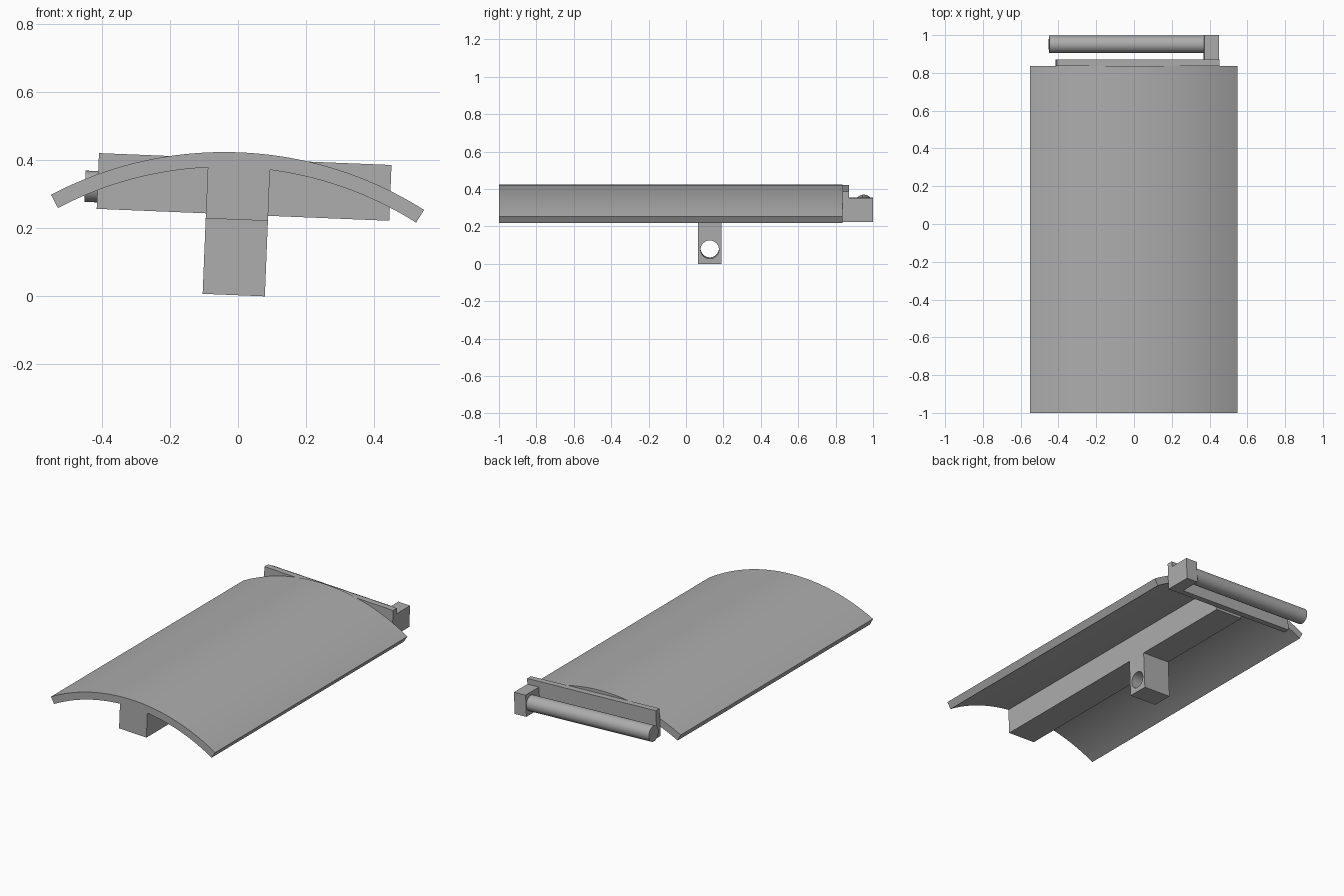
import bpy, bmesh
from math import sin, cos, radians, pi
from mathutils import Matrix

cube = bpy.data.objects.get("Cube")
if cube:
    bpy.data.objects.remove(cube, do_unlink=True)

grey = bpy.data.materials.new("plain grey")
grey.use_nodes = True
colour = (0.42, 0.42, 0.42, 1)
grey.diffuse_color = colour
grey.node_tree.nodes["Principled BSDF"].inputs["Base Color"].default_value = colour

# The whole assembly leans slightly about the long axis
TILT = Matrix.Translation((-0.0125, 0, 0.004)) @ Matrix.Rotation(radians(2.33), 4, 'Y')


def finish(name, bm):
    bmesh.ops.recalc_face_normals(bm, faces=bm.faces)
    mesh = bpy.data.meshes.new(name)
    bm.to_mesh(mesh)
    bm.free()
    mesh.materials.append(grey)
    obj = bpy.data.objects.new(name, mesh)
    bpy.context.collection.objects.link(obj)
    obj.matrix_world = TILT
    return obj


def box(name, x0, x1, y0, y1, z0, z1):
    bm = bmesh.new()
    place = Matrix.Translation(((x0 + x1) / 2, (y0 + y1) / 2, (z0 + z1) / 2))
    size = Matrix.Diagonal((x1 - x0, y1 - y0, z1 - z0, 1))
    bmesh.ops.create_cube(bm, size=1, matrix=place @ size)
    return finish(name, bm)


def rod_along_x(name, x0, x1, y, z, radius):
    bm = bmesh.new()
    place = Matrix.Translation(((x0 + x1) / 2, y, z)) @ Matrix.Rotation(pi / 2, 4, 'Y')
    bmesh.ops.create_cone(bm, cap_ends=True, segments=48, radius1=radius,
                          radius2=radius, depth=x1 - x0, matrix=place)
    return finish(name, bm)


def smooth(obj):
    bpy.ops.object.select_all(action='DESELECT')
    obj.select_set(True)
    bpy.context.view_layer.objects.active = obj
    bpy.ops.object.shade_smooth_by_angle(angle=radians(30))


# Curved panel with its central rail, one extruded T-shaped profile
OUTER, INNER, CENTRE = 1.098, 1.054, -0.678
HALF, RAIL, RAIL_BOTTOM = radians(30), 0.0915, 0.222
FRONT, BACK = -1.0, 0.836


def arc(radius, a0, a1, steps):
    angles = [a0 + (a1 - a0) * i / steps for i in range(steps + 1)]
    return [(radius * sin(a), CENTRE + radius * cos(a)) for a in angles]


rail_angle = RAIL / INNER
profile = arc(OUTER, -HALF, HALF, 48)
profile += arc(INNER, HALF, rail_angle, 20)
profile += [(RAIL, RAIL_BOTTOM), (-RAIL, RAIL_BOTTOM)]
profile += arc(INNER, -rail_angle, -HALF, 20)
bm = bmesh.new()
face = bm.faces.new([bm.verts.new((x, FRONT, z)) for x, z in profile])
grown = bmesh.ops.extrude_face_region(bm, geom=[face])["geom"]
bmesh.ops.translate(bm, vec=(0, BACK - FRONT, 0),
                    verts=[v for v in grown if isinstance(v, bmesh.types.BMVert)])
smooth(finish("curved_panel_with_rail", bm))

# Pivot lug under the rail, with a round cross hole
lug = box("pivot_lug", -RAIL, RAIL, 0.064, 0.19, 0, RAIL_BOTTOM)
cutter = rod_along_x("hole_cutter", -0.2, 0.2, 0.127, 0.076, 0.049)
cutter.hide_render = True
cut = lug.modifiers.new("hole", 'BOOLEAN')
cut.operation, cut.solver, cut.object = 'DIFFERENCE', 'EXACT', cutter
bpy.context.view_layer.objects.active = lug
bpy.ops.object.modifier_apply(modifier=cut.name)
bpy.data.objects.remove(cutter, do_unlink=True)
smooth(lug)

# Back plate, side arm and the rod it carries
PLATE_END = 0.448
box("back_plate", -0.413, PLATE_END, BACK, 0.872, 0.237, 0.401)
box("rod_arm", 0.37, PLATE_END, 0.872, 1.0, 0.237, 0.367)
smooth(rod_along_x("cross_rod", -0.45, 0.37, 0.951, 0.302, 0.046))
